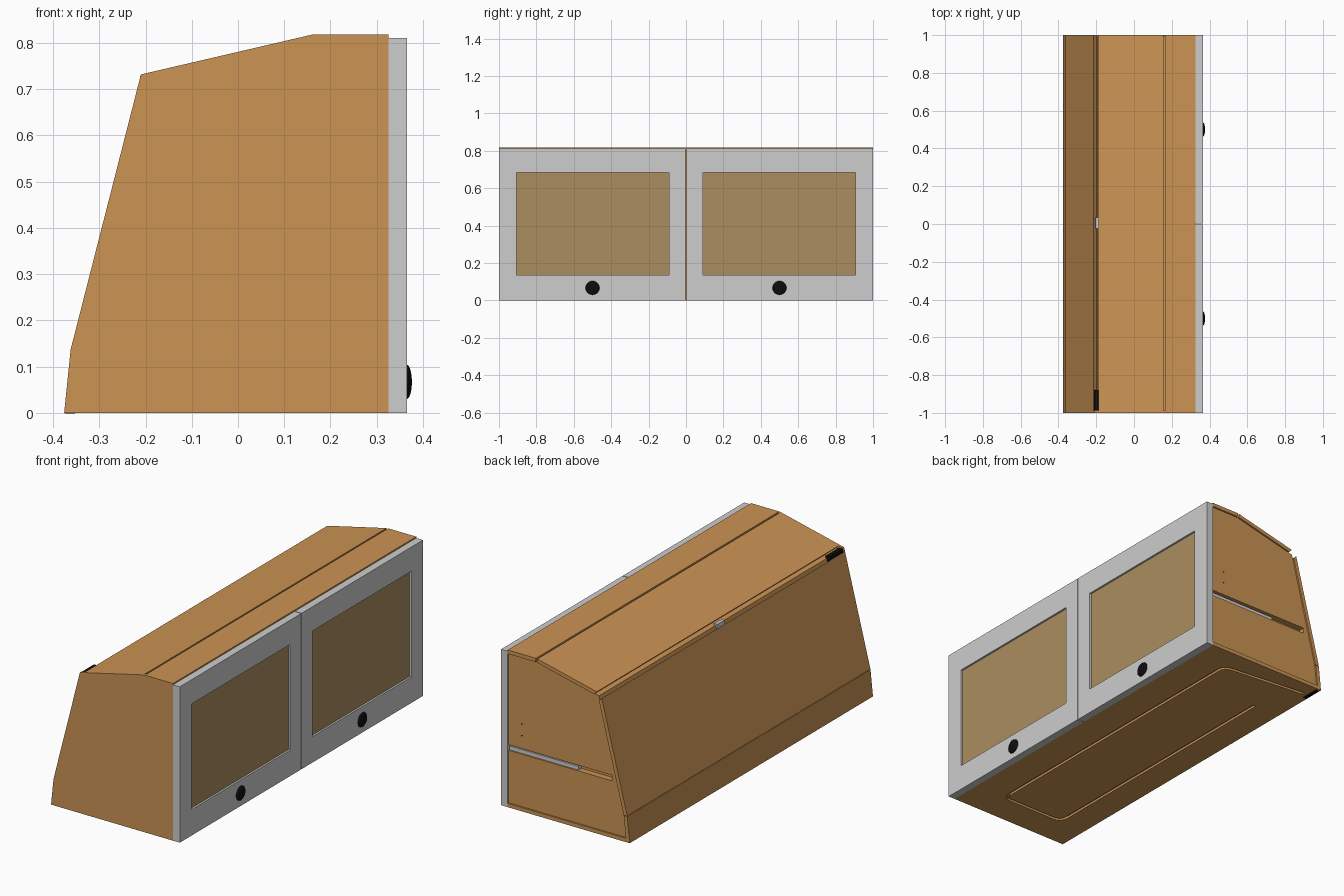
import bpy, bmesh, math
from mathutils import Vector

if "Cube" in bpy.data.objects:
    bpy.data.objects.remove(bpy.data.objects["Cube"])


def material(name, rgb):
    m = bpy.data.materials.new(name)
    m.diffuse_color = (*rgb, 1)
    m.use_nodes = True
    m.node_tree.nodes["Principled BSDF"].inputs["Base Color"].default_value = m.diffuse_color
    return m


WOOD = material("warm_wood", (0.60, 0.295, 0.088))
GREY = material("light_grey", (0.61, 0.61, 0.61))
GLASS = material("bronze_glass", (0.41, 0.27, 0.113))
BLACK = material("black", (0.004, 0.004, 0.004))


def finish(name, bm, mat):
    bmesh.ops.recalc_face_normals(bm, faces=bm.faces[:])
    me = bpy.data.meshes.new(name)
    bm.to_mesh(me)
    bm.free()
    if mat:
        me.materials.append(mat)
    ob = bpy.data.objects.new(name, me)
    bpy.context.collection.objects.link(ob)
    return ob


def extrude(name, pts, vec, mat):
    """Solid from a closed outline of 3D points pushed along vec."""
    bm = bmesh.new()
    a = [bm.verts.new(p) for p in pts]
    b = [bm.verts.new(Vector(p) + Vector(vec)) for p in pts]
    n = len(a)
    bm.faces.new(a)
    bm.faces.new(b[::-1])
    for i in range(n):
        bm.faces.new((a[i], a[(i + 1) % n], b[(i + 1) % n], b[i]))
    return finish(name, bm, mat)


def prism(name, prof, y0, y1, mat):
    return extrude(name, [(p[0], y0, p[1]) for p in prof], (0, y1 - y0, 0), mat)


def box(name, x0, x1, y0, y1, z0, z1, mat):
    return prism(name, [(x0, z0), (x1, z0), (x1, z1), (x0, z1)], y0, y1, mat)


def cut(ob, cutter):
    """Subtract the cutter and remove it."""
    mod = ob.modifiers.new("cut", 'BOOLEAN')
    mod.operation = 'DIFFERENCE'
    mod.solver = 'EXACT'
    mod.object = cutter
    cutter.hide_render = True
    bpy.context.view_layer.objects.active = ob
    bpy.ops.object.modifier_apply(modifier=mod.name)
    bpy.data.objects.remove(cutter, do_unlink=True)


# Cabinet side profile (x, z), counter-clockwise, and its inset by panel thickness
T = 0.02
outer = [Vector(p) for p in [(-0.376, 0), (0.326, 0), (0.326, 0.818),
                             (0.16, 0.818), (-0.21, 0.732), (-0.362, 0.137)]]
N = len(outer)


def normal(i):
    d = (outer[(i + 1) % N] - outer[i]).normalized()
    return Vector((-d.y, d.x))


inner = []
for i in range(N):
    n1, n2 = normal(i - 1), normal(i)
    inner.append(outer[i] + T * (n1 + n2) / (1 + n1.dot(n2)))
inner[1].x = inner[2].x = 0.326

# Flat cover on the front end
prism("end_cover", outer, -1.0, -0.988, WOOD)

# Inner body with the shelf slot in its far end
body = prism("cabinet_body", inner, -0.988, 0.992, WOOD)
cut(body, box("slot_cutter", -0.27, 0.4, 0.96, 1.1, 0.293, 0.322, None))
box("shelf_rail", -0.07, 0.326, 0.955, 0.985, 0.293, 0.313, GREY)


# Outer panels, trimmed at the ends to leave seams and the roof slot
def panel(name, i, trim0, trim1):
    j = (i + 1) % N
    d = (outer[j] - outer[i]).normalized()
    q = [outer[i] + d * trim0, outer[j] - d * trim1,
         inner[j] - d * trim1, inner[i] + d * trim0]
    return prism(name, q, -0.988, 1.0, WOOD)


bottom = panel("bottom_panel", 0, 0, 0)
panel("top_panel", 2, 0, 0.004)
panel("roof_panel", 3, 0.005, 0.024)
panel("back_panel", 4, 0.022, 0.0015)
panel("lower_back_panel", 5, 0.0015, 0)

# Cable groove under the cabinet, a path with rounded corners
path = [Vector(p) for p in [(-0.33, 0.92), (0.146, 0.87), (0.146, -0.83),
                            (-0.22, -0.83), (-0.22, 0.67)]]
line = [path[0]]
for a, b, c in zip(path, path[1:], path[2:]):
    p, q = b + (a - b).normalized() * 0.05, b + (c - b).normalized() * 0.05
    for k in range(6):
        t = k / 5
        line.append(p * (1 - t) ** 2 + b * 2 * t * (1 - t) + q * t * t)
line.append(path[-1])
left, right = [], []
for i, p in enumerate(line):
    d = (line[min(i + 1, len(line) - 1)] - line[max(i - 1, 0)]).normalized()
    off = Vector((-d.y, d.x)) * 0.008
    left.append(p + off)
    right.append(p - off)
ring = [(p.x, p.y, -0.02) for p in left + right[::-1]]
cut(bottom, extrude("groove_cutter", ring, (0, 0, 0.032), None))

# Doors with glass windows and knobs
for side, s in (("left", -1), ("right", 1)):
    y0, y1 = sorted((s * 0.002, s * 1.0))
    w0, w1 = sorted((s * 0.092, s * 0.905))
    door = box(side + "_door_frame", 0.326, 0.365, y0, y1, 0, 0.811, GREY)
    cut(door, box("window_cutter", 0.3, 0.4, w0, w1, 0.135, 0.685, None))
    box(side + "_door_glass", 0.335, 0.355, w0, w1, 0.135, 0.685, GLASS)

    bm = bmesh.new()
    bmesh.ops.create_uvsphere(bm, u_segments=32, v_segments=16, radius=1)
    for v in bm.verts:
        v.co = (0.365 + 0.011 * v.co.z, s * 0.5 + 0.037 * v.co.x,
                0.067 + 0.037 * v.co.y)
    for f in bm.faces:
        f.smooth = True
    finish(side + "_knob", bm, BLACK)

# Small fittings: roof slot clips, bottom clip and end screws
box("roof_clip", -0.212, -0.188, -0.988, -0.88, 0.70, 0.728, BLACK)
box("roof_slot_catch", -0.204, -0.186, -0.025, 0.035, 0.70, 0.724, GREY)
box("bottom_clip", -0.374, -0.352, 0.89, 0.99, -0.001, 0.005, BLACK)
for k, z in enumerate((0.39, 0.45)):
    disc = [(0.25 + 0.004 * math.cos(a * math.pi / 4),
             z + 0.004 * math.sin(a * math.pi / 4)) for a in range(8)]
    prism("end_screw_%d" % (k + 1), disc, 0.985, 0.993, BLACK)
